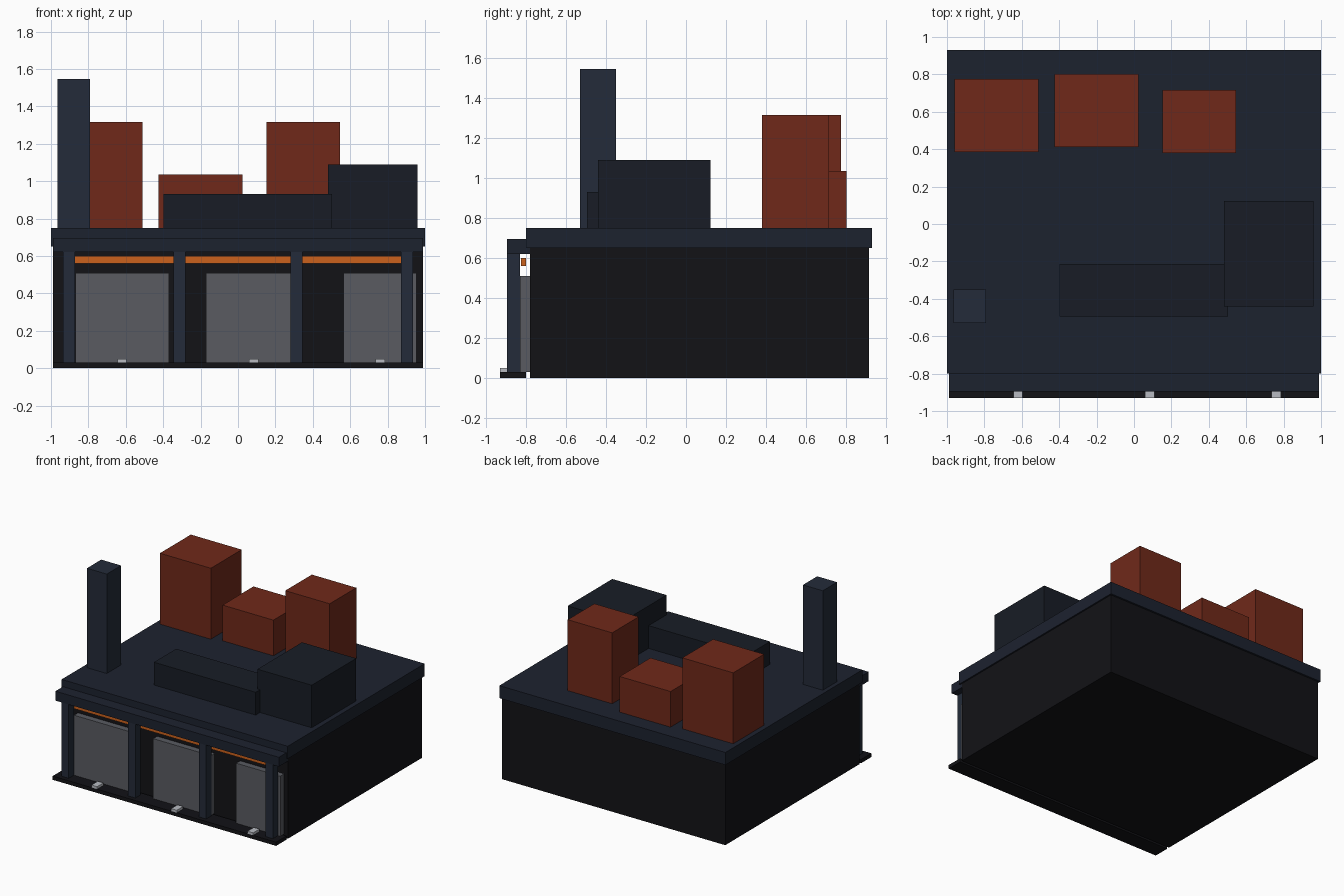
import bpy

if "Cube" in bpy.data.objects:
    bpy.data.objects.remove(bpy.data.objects["Cube"])


def material(name, r, g, b):
    m = bpy.data.materials.new(name)
    m.diffuse_color = (r, g, b, 1)
    m.use_nodes = True
    m.node_tree.nodes["Principled BSDF"].inputs["Base Color"].default_value = m.diffuse_color
    return m


WALL = material("charcoal", 0.006, 0.006, 0.008)
NAVY = material("navy", 0.012, 0.016, 0.028)
STEEL = material("blue_steel", 0.017, 0.024, 0.041)
DARK = material("dark_unit", 0.009, 0.012, 0.019)
RED = material("rust_red", 0.16, 0.022, 0.010)
ORANGE = material("orange", 0.60, 0.12, 0.012)
GREY = material("door_grey", 0.10, 0.105, 0.12)
PALE = material("pale_metal", 0.48, 0.50, 0.54)


def box(name, x, y, z, mat):
    """Box from (min, max) extents on each axis."""
    bpy.ops.mesh.primitive_cube_add(size=1, location=[sum(r) / 2 for r in (x, y, z)])
    ob = bpy.context.object
    ob.name = name
    ob.scale = [r[1] - r[0] for r in (x, y, z)]
    bpy.ops.object.transform_apply(location=False, rotation=False, scale=True)
    ob.data.materials.append(mat)
    return ob


# Main building
WIDTH = (-0.988, 0.988)
box("building_body", WIDTH, (-0.78, 0.915), (0, 0.65), WALL)
box("roof_slab", (-1, 1), (-0.80, 0.93), (0.65, 0.75), NAVY)
box("front_canopy", WIDTH, (-0.895, -0.78), (0.62, 0.695), NAVY)
box("front_step", WIDTH, (-0.93, -0.80), (0, 0.03), WALL)

# Canopy columns and the orange strip behind them
for i, x in enumerate((-0.903, -0.313, 0.313, 0.903)):
    box(f"column_{i + 1}", (x - 0.032, x + 0.032), (-0.895, -0.83), (0.03, 0.62), STEEL)
box("orange_strip", (-0.89, 0.89), (-0.825, -0.80), (0.56, 0.60), ORANGE)

# Bay doors, each with a small plate on the step
for i, (x, half) in enumerate(((-0.62, 0.25), (0.085, 0.255), (0.76, 0.195))):
    box(f"bay_door_{i + 1}", (x - half, x + half), (-0.83, -0.78), (0.03, 0.51), GREY)
    box(f"step_plate_{i + 1}", (x - 0.025, x + 0.025), (-0.93, -0.85), (0.03, 0.05), PALE)

# Rooftop: chimney, red tanks and dark plant units
box("chimney", (-0.965, -0.79), (-0.53, -0.35), (0.75, 1.545), STEEL)
box("red_block_left", (-0.96, -0.51), (0.385, 0.775), (0.75, 1.317), RED)
box("red_block_middle", (-0.425, 0.025), (0.412, 0.802), (0.75, 1.035), RED)
box("red_block_right", (0.152, 0.545), (0.38, 0.716), (0.75, 1.317), RED)
box("plant_unit_large", (0.48, 0.96), (-0.44, 0.123), (0.75, 1.09), DARK)
box("plant_unit_long", (-0.397, 0.503), (-0.495, -0.213), (0.75, 0.932), DARK)
